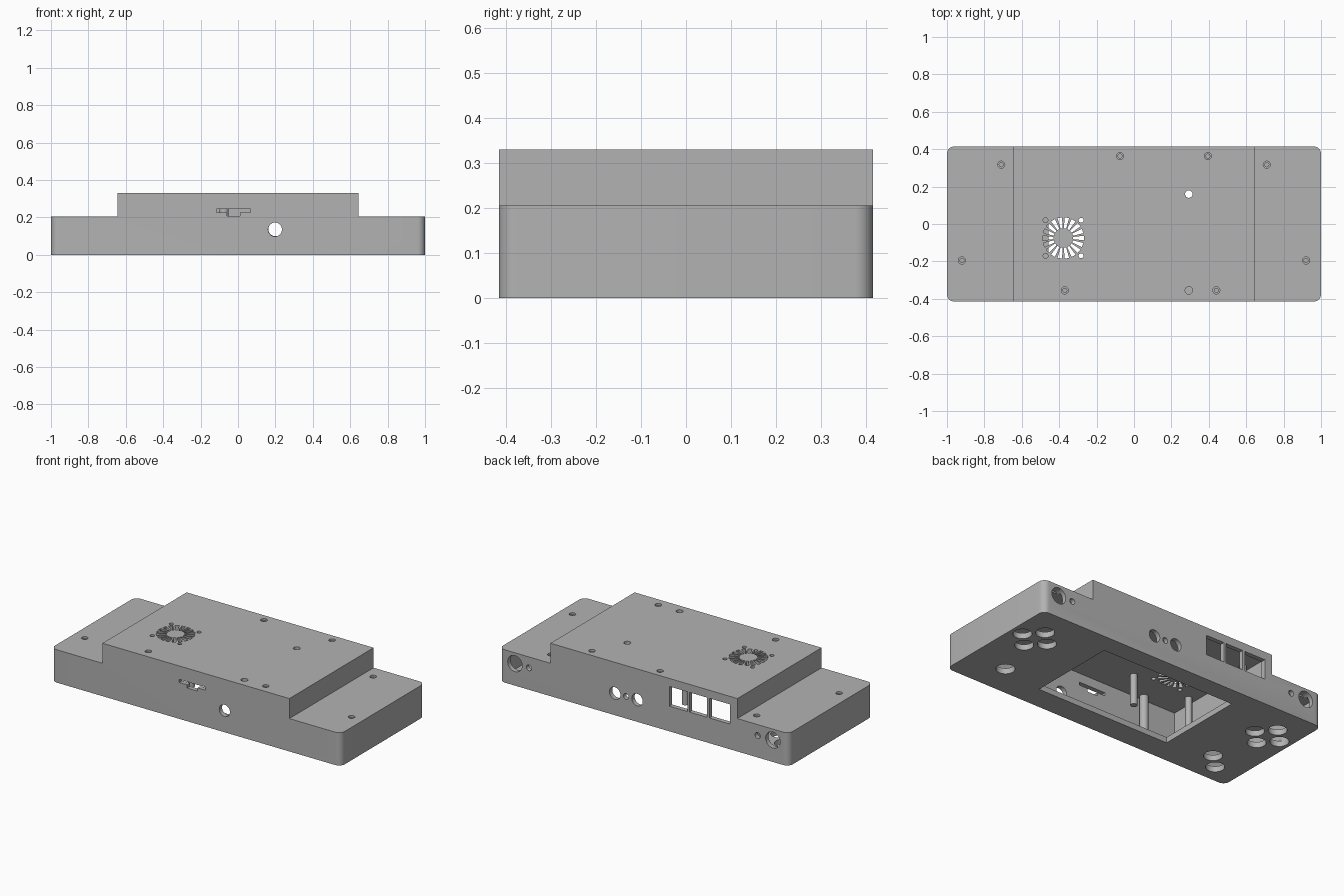
import bpy, bmesh, math

if "Cube" in bpy.data.objects:
    bpy.data.objects.remove(bpy.data.objects["Cube"])

grey = bpy.data.materials.new("light_grey")
grey.diffuse_color = (0.45, 0.45, 0.45, 1)
grey.use_nodes = True
grey.node_tree.nodes["Principled BSDF"].inputs["Base Color"].default_value = grey.diffuse_color

WALL, FLOOR, ROOF = 0.028, 0.035, 0.302      # shell thickness levels


def prism(bm, pts, axis, a, b):
    """Extrude a 2D outline along y (outline in x,z) or z (outline in x,y)."""
    place = (lambda u, v, t: (u, t, v)) if axis == 'y' else (lambda u, v, t: (u, v, t))
    low = [bm.verts.new(place(u, v, a)) for u, v in pts]
    high = [bm.verts.new(place(u, v, b)) for u, v in pts]
    n = len(pts)
    faces = [bm.faces.new(low), bm.faces.new(high)]
    faces += [bm.faces.new((low[i], low[(i + 1) % n], high[(i + 1) % n], high[i])) for i in range(n)]
    bmesh.ops.recalc_face_normals(bm, faces=faces)


def circle(u, v, r, n=28):
    return [(u + r * math.cos(2 * math.pi * i / n), v + r * math.sin(2 * math.pi * i / n)) for i in range(n)]


def rect(u0, u1, v0, v1):
    return [(u0, v0), (u1, v0), (u1, v1), (u0, v1)]


def tee(w, z0, step_w, step_z, top):
    return [(-w, z0), (w, z0), (w, step_z), (step_w, step_z),
            (step_w, top), (-step_w, top), (-step_w, step_z), (-w, step_z)]


def to_object(bm, name):
    me = bpy.data.meshes.new(name)
    bm.to_mesh(me)
    bm.free()
    ob = bpy.data.objects.new(name, me)
    bpy.context.collection.objects.link(ob)
    me.materials.append(grey)
    return ob


def combine(target, bm, operation):
    tool = to_object(bm, "cutter")
    tool.hide_render = True
    mod = target.modifiers.new("bool", 'BOOLEAN')
    mod.operation, mod.solver, mod.object = operation, 'EXACT', tool
    bpy.context.view_layer.objects.active = target
    bpy.ops.object.modifier_apply(modifier=mod.name)
    bpy.data.objects.remove(tool)


# Stepped outer body with rounded vertical corners
bm = bmesh.new()
prism(bm, tee(1.0, 0, 0.645, 0.205, 0.33), 'y', -0.415, 0.415)
corners = [e for e in bm.edges if all(abs(abs(v.co.x) - 1) < 1e-4 for v in e.verts)
           and abs(e.verts[0].co.z - e.verts[1].co.z) > 0.1]
bmesh.ops.bevel(bm, geom=corners, offset=0.04, segments=7, profile=0.5, affect='EDGES')
case = to_object(bm, "enclosure")

# Hollow inside
bm = bmesh.new()
prism(bm, tee(1 - WALL, FLOOR, 0.645 - WALL, 0.205 - WALL, ROOF), 'y', -0.415 + WALL, 0.415 - WALL)
combine(case, bm, 'DIFFERENCE')

# Screw bosses and circuit board posts
low_screws = [(s * x, y) for s in (-1, 1) for x, y in ((0.92, -0.195), (0.71, 0.317))]
high_screws = [(-0.075, 0.363), (0.395, 0.363), (-0.37, -0.355), (0.44, -0.355)]
bm = bmesh.new()
for x, y in low_screws:
    prism(bm, circle(x, y, 0.025), 'z', FLOOR - 0.01, 0.19)
for x, y in high_screws:
    prism(bm, circle(x, y, 0.025), 'z', FLOOR - 0.01, ROOF + 0.01)
for x in (-0.57, -0.175):
    for y in (-0.21, 0.255):
        prism(bm, circle(x, y, 0.02), 'z', 0.11, ROOF + 0.01)
combine(case, bm, 'UNION')

# Screw shafts and all the openings
bm = bmesh.new()
for x, y in low_screws + high_screws:
    prism(bm, circle(x, y, 0.011, 16), 'z', FLOOR + 0.01, 0.4)

# Screen window and button holes in the underside
prism(bm, rect(-0.457, 0.462, -0.265, 0.295), 'z', -0.05, 0.06)
buttons = [(s * 0.838 + dx, 0.145 + dy) for s in (-1, 1)
           for dx, dy in ((0.088, 0), (-0.088, 0), (0, 0.09), (0, -0.09))]
buttons += [(0.748, -0.213), (-0.746, -0.21), (-0.835, -0.298)]
for x, y in buttons:
    prism(bm, circle(x, y, 0.053), 'z', -0.05, 0.06)

# Fan grille slots and fan screw holes
fx, fy, rays = -0.378, -0.075, 18
for i in range(rays):
    a = 2 * math.pi * i / rays
    c, s = math.cos(a), math.sin(a)
    wedge = [(0.052, -0.006), (0.11, -0.012), (0.11, 0.012), (0.052, 0.006)]
    prism(bm, [(fx + r * c - t * s, fy + r * s + t * c) for r, t in wedge], 'z', 0.29, 0.36)
for sx in (-1, 1):
    for sy in (-1, 1):
        prism(bm, circle(fx + sx * 0.095, fy + sy * 0.095, 0.013, 16), 'z', 0.29, 0.36)

# Two round roof holes
for y in (0.16, -0.355):
    prism(bm, circle(0.293, y, 0.02), 'z', 0.29, 0.36)

# Front wall: jack hole and stepped switch slot
prism(bm, circle(0.198, 0.135, 0.037), 'y', -0.45, -0.37)
prism(bm, [(-0.115, 0.227), (-0.06, 0.227), (-0.06, 0.207), (0.012, 0.207), (0.012, 0.227),
           (0.067, 0.227), (0.067, 0.246), (-0.115, 0.246)], 'y', -0.45, -0.37)

# Back wall: round sockets, small holes and three ports
for x, r in ((0.89, 0.05), (-0.89, 0.05), (0.793, 0.018), (-0.785, 0.018),
             (0.2, 0.038), (0.123, 0.018), (0.046, 0.038)):
    prism(bm, circle(x, 0.137, r), 'y', 0.37, 0.45)
for x0, x1 in ((-0.3, -0.176), (-0.435, -0.314), (-0.595, -0.452)):
    prism(bm, rect(x0, x1, 0.157, 0.28), 'y', 0.375, 0.45)
combine(case, bm, 'DIFFERENCE')

# Counterbores for the screw heads
bm = bmesh.new()
for x, y in low_screws:
    prism(bm, circle(x, y, 0.019), 'z', 0.193, 0.25)
for x, y in high_screws:
    prism(bm, circle(x, y, 0.019), 'z', 0.318, 0.37)
combine(case, bm, 'DIFFERENCE')

bpy.ops.object.select_all(action='DESELECT')
case.select_set(True)
bpy.context.view_layer.objects.active = case
bpy.ops.object.shade_smooth_by_angle(angle=math.radians(30))
